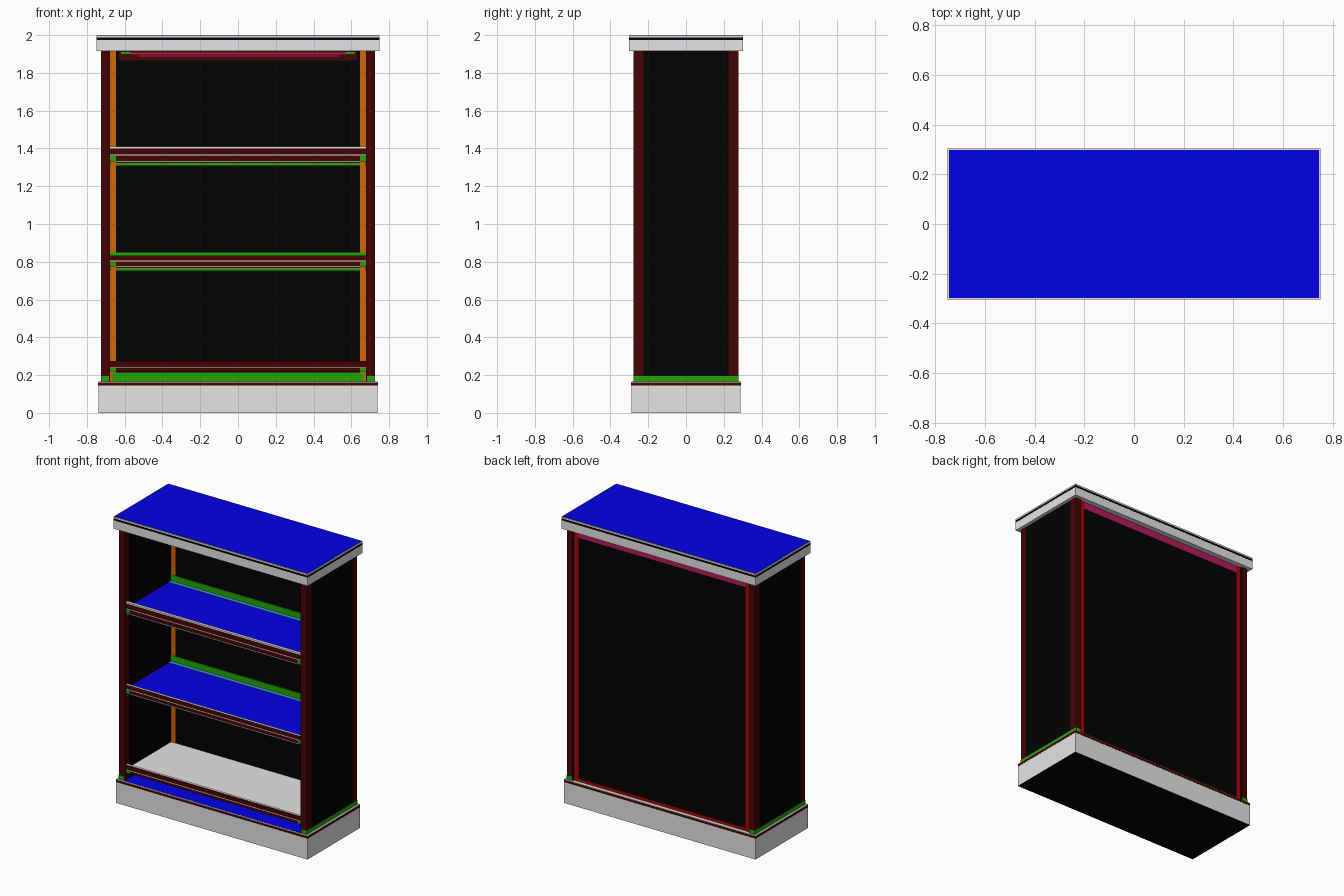
import bpy, bmesh
from mathutils import Vector

cube = bpy.data.objects.get("Cube")
if cube:
    bpy.data.objects.remove(cube, do_unlink=True)

COLOURS = {
    "pale_grey": (0.78, 0.78, 0.78), "black": (0.0005, 0.0005, 0.0005),
    "dark_red": (0.06, 0.001, 0.001), "red": (0.43, 0.001, 0.001),
    "orange": (0.64, 0.14, 0.002), "green": (0.018, 0.38, 0.002),
    "blue": (0.0005, 0.0005, 0.86), "sky_blue": (0.05, 0.38, 0.85),
    "crimson": (0.45, 0.012, 0.1),
}
MATS = {}
for label, rgb in COLOURS.items():
    mat = bpy.data.materials.new(label)
    mat.use_nodes = True
    mat.diffuse_color = (*rgb, 1)
    mat.node_tree.nodes["Principled BSDF"].inputs["Base Color"].default_value = (*rgb, 1)
    MATS[label] = mat

AXES = {"+x": (1, 0, 0), "-x": (-1, 0, 0), "+y": (0, 1, 0),
        "-y": (0, -1, 0), "+z": (0, 0, 1), "-z": (0, 0, -1)}
T = 0.003  # thickness of coloured plates


def box(name, x, y, z, colour, faces=None):
    """Box between (low, high) pairs; faces maps a direction to a colour."""
    low, high = Vector((x[0], y[0], z[0])), Vector((x[1], y[1], z[1]))
    size, centre = high - low, (low + high) / 2
    bm = bmesh.new()
    bmesh.ops.create_cube(bm, size=1)
    bmesh.ops.scale(bm, vec=size, verts=bm.verts)
    bm.normal_update()
    mesh = bpy.data.meshes.new(name)
    mesh.materials.append(MATS[colour])
    for direction, tint in (faces or {}).items():
        mesh.materials.append(MATS[tint])
        for f in bm.faces:
            if f.normal.dot(Vector(AXES[direction])) > 0.9:
                f.material_index = len(mesh.materials) - 1
    bm.to_mesh(mesh)
    bm.free()
    obj = bpy.data.objects.new(name, mesh)
    obj.location = centre
    bpy.context.collection.objects.link(obj)


def pair(name, x, y, z, colour, faces=None):
    """Box on the left (+x) and its twin on the right."""
    box("left_" + name, x, y, z, colour, faces)
    box("right_" + name, (-x[1], -x[0]), y, z, colour, faces)


def centred(name, hx, hy, z, colour, faces=None):
    box(name, (-hx, hx), (-hy, hy), z, colour, faces)


LOW, TOP = 0.165, 1.915       # carcass bottom and top
FRONT, REAR = 0.235, 0.262    # faces of the back panel
INNER, EDGE = 0.68, 0.645     # half widths of the opening and of its edging

# Plinth with a dark band near its top edge and a blue floor
centred("plinth", 0.739, 0.289, (0, LOW), "pale_grey", {"-z": "black"})
centred("plinth_band", 0.74, 0.29, (0.146, 0.161), "dark_red")
box("plinth_floor", (-INNER, INNER), (-0.28, FRONT), (LOW - T, LOW + 0.001), "blue")

# Top board with a black band, a pale rim and a blue upper surface
centred("top_board", 0.749, 0.302, (TOP, 1.99), "pale_grey")
centred("top_band", 0.75, 0.303, (1.974, 1.988), "black")
centred("top_rim", 0.75, 0.303, (1.988, 1.998), "pale_grey")
centred("top_surface", 0.745, 0.297, (1.99, 2.0), "blue")

# Side panels with dark stiles and green feet
pair("side_panel", (INNER, 0.724), (-0.277, 0.277), (LOW, TOP), "black",
     {"-y": "dark_red", "+y": "dark_red"})
for place, s in (("front", -1), ("back", 1)):
    span = sorted((s * 0.225, s * 0.277))
    pair(place + "_stile", (0.722, 0.725), span, (LOW, TOP), "dark_red")
pair("inner_stile", (INNER - T, INNER), (-0.277, -0.235), (LOW, TOP), "dark_red")
pair("side_foot", (0.684, 0.726), (-0.279, 0.279), (LOW, 0.194), "green")

# Back panel with coloured edging on both faces
box("back_panel", (-INNER, INNER), (FRONT, REAR), (LOW, TOP), "black")
pair("inner_edging", (EDGE, INNER), (FRONT - T, FRONT), (LOW, TOP), "orange")
pair("rear_edging", (EDGE, INNER), (REAR, REAR + T), (LOW, TOP), "red")
box("rear_lower_edging", (-EDGE, EDGE), (REAR, REAR + T), (LOW, 0.185), "red")
box("rear_upper_edging", (-EDGE, EDGE), (REAR, REAR + T), (1.865, TOP), "crimson")
box("inner_upper_edging", (-0.63, 0.63), (FRONT - T, FRONT), (1.865, TOP), "dark_red")
box("inner_upper_line", (-0.57, 0.57), (FRONT - 2 * T, FRONT), (1.897, 1.908), "crimson")
box("inner_upper_bead", (-0.53, 0.53), (FRONT - 2 * T, FRONT), (1.887, 1.891), "crimson")
pair("inner_upper_tip", (0.57, 0.62), (FRONT - 2 * T, FRONT), (1.9, 1.91), "green")
box("inner_lower_edging", (-0.665, 0.665), (FRONT - 2 * T, FRONT), (LOW, 0.214), "green")

# Shelves: slab, raised front lip, pale seams, green ends and edging
for name, under, deck, lip, surface in (
        ("lower_shelf", 0.218, 0.242, 0.275, "pale_grey"),
        ("middle_shelf", 0.774, 0.804, 0.833, "blue"),
        ("upper_shelf", 1.33, 1.365, 1.41, "blue")):
    wide = (-INNER, INNER)
    narrow = (-EDGE, EDGE)
    box(name, wide, (-0.265, FRONT), (under, deck), "black",
        {"-y": "dark_red", "+z": surface})
    box(name + "_lip", wide, (-0.268, -0.25), (deck, lip), "dark_red",
        {"+z": "pale_grey", "+y": "pale_grey"})
    box(name + "_seam", wide, (-0.27, -0.262), (deck - 0.003, deck + 0.002), "pale_grey")
    pair(name + "_end", (EDGE, INNER), (-0.265 - T, -0.26), (under, deck - 0.005), "green")
    if name != "lower_shelf":
        box(name + "_lower_seam", narrow, (-0.268, -0.262), (under - 0.002, under + 0.003),
            "pale_grey")
        box(name + "_rear_line", wide, (0.205, FRONT), (deck, deck + T), "sky_blue")
        box(name + "_back_edging", wide, (FRONT - 2 * T, FRONT), (deck, deck + 0.044),
            "green")
        box(name + "_under_edging", narrow, (FRONT - T, FRONT), (under - 0.01, under),
            "dark_red")
        box(name + "_under_line", narrow, (FRONT - 2 * T, FRONT),
            (under - 0.019, under - 0.007), "green")
        pair(name + "_cleat", (INNER - 2 * T, INNER), (-0.26, FRONT), (under - 0.022, under),
             "green")
    if name == "upper_shelf":
        box(name + "_top_seam", wide, (-0.27, -0.252), (lip - 0.009, lip), "pale_grey")
